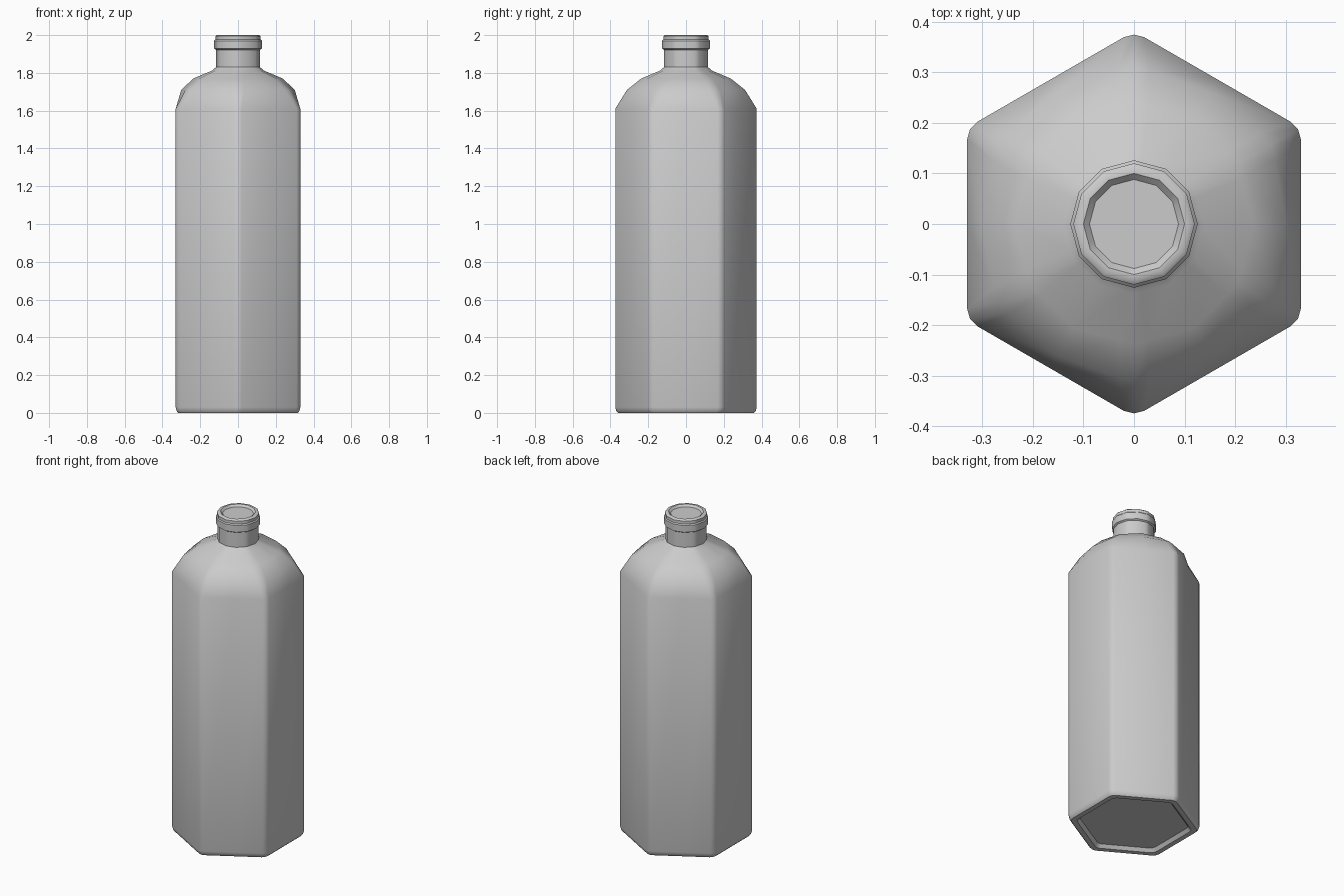
import bpy, bmesh
from math import radians, cos, sin, pi

if "Cube" in bpy.data.objects:
    bpy.data.objects.remove(bpy.data.objects["Cube"])

APOTHEM = 0.33
CORNER = APOTHEM / cos(pi / 6)


def hex_section():
    """Soft-cornered hexagon: three points per corner plus one per flat."""
    pts = []
    for k in range(6):
        a = radians(30 + 60 * k)
        side = 0.02
        for r, t in ((CORNER - side * math_tan, -side), (CORNER - 0.0065, 0), (CORNER - side * math_tan, side)):
            pts.append((r * cos(a) - t * sin(a), r * sin(a) + t * cos(a)))
        m = a + pi / 6
        pts.append((APOTHEM * cos(m), APOTHEM * sin(m)))
    return pts


def round_section():
    """Twelve-sided circle of radius 1, with points matching the hexagon's."""
    pts = []
    for k in range(6):
        a = radians(30 + 60 * k)
        for t in (-0.12, 0, 0.12):
            r = cos(pi / 12) / cos(pi / 12 - abs(t))
            pts.append((r * cos(a + t), r * sin(a + t)))
        pts.append((cos(a + pi / 6), sin(a + pi / 6)))
    return pts


math_tan = sin(pi / 6) / cos(pi / 6)
HEX, ROUND = hex_section(), round_section()


def blend(scale, radius, roundness):
    """Section between the scaled hexagon and the circle."""
    return [(hx * scale * (1 - roundness) + cx * radius * roundness,
             hy * scale * (1 - roundness) + cy * radius * roundness)
            for (hx, hy), (cx, cy) in zip(HEX, ROUND)]


# height, hexagon scale, circle radius, roundness
rings = [
    # recessed base and chamfered foot
    (0.02, 0.82, 0, 0), (0.0, 0.87, 0, 0), (0.0, 0.96, 0, 0),
    (0.01, 0.985, 0, 0), (0.03, 1, 0, 0),
    # hexagonal walls
    (1.61, 1, 0, 0),
    # shoulder turning round
    (1.71, 0.88, 0.305, 0.7), (1.77, 0.7, 0.237, 1), (1.812, 0.4, 0.138, 1),
    # neck
    (1.83, 0, 0.117, 1), (1.922, 0, 0.117, 1),
    # collar
    (1.928, 0, 0.126, 1), (1.97, 0, 0.126, 1), (1.976, 0, 0.12, 1),
    # lip and mouth
    (1.994, 0, 0.12, 1), (2.0, 0, 0.112, 1), (2.0, 0, 0.1, 1), (1.988, 0, 0.088, 1),
]

bm = bmesh.new()
loops = [[bm.verts.new((x, y, z)) for x, y in blend(s, r, w)] for z, s, r, w in rings]
n = len(HEX)
for low, high in zip(loops, loops[1:]):
    for i in range(n):
        j = (i + 1) % n
        bm.faces.new((low[i], low[j], high[j], high[i]))
# base and mouth caps
bm.faces.new(loops[0][::-1])
bm.faces.new(loops[-1])
bmesh.ops.recalc_face_normals(bm, faces=bm.faces)

mesh = bpy.data.meshes.new("bottle")
bm.to_mesh(mesh)
bm.free()
bottle = bpy.data.objects.new("bottle", mesh)
bpy.context.collection.objects.link(bottle)
bpy.context.view_layer.objects.active = bottle
bottle.select_set(True)
bpy.ops.object.shade_smooth_by_angle(angle=radians(42))
